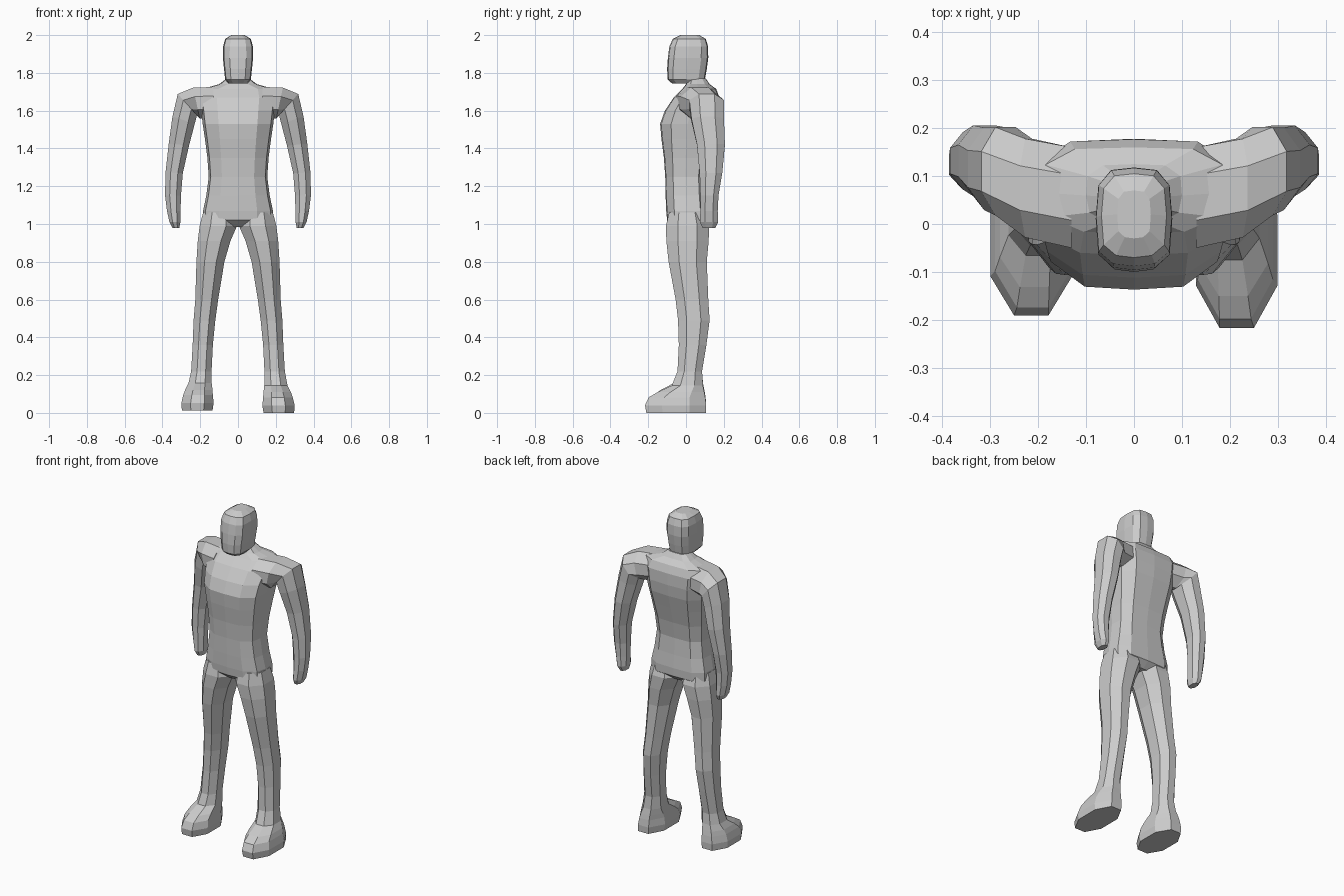
import bpy, bmesh
from math import sin, cos, radians
from mathutils import Vector

OCT = [(-.42, -1), (.42, -1), (1, -.45), (1, .45), (.42, 1), (-.42, 1), (-1, .45), (-1, -.45)]
HEAD = [(0, -1), (.55, -.95), (.93, -.7), (1, 0), (.93, .65), (.6, .95), (0, 1),
        (-.6, .95), (-.93, .65), (-1, 0), (-.93, -.7), (-.55, -.95)]
TORSO = [(0, -1), (.55, -.96), (.93, -.62), (1, -.05), (.97, .6), (.65, .96), (0, 1),
         (-.65, .96), (-.97, .6), (-1, -.05), (-.93, -.62), (-.55, -.96)]


def loft(name, section, rings, side=1):
    """Skin a section through rings: centre x, y, z, half width, half depth, tilt."""
    bm = bmesh.new()
    loops = []
    for cx, cy, cz, hu, hv, tilt in rings:
        t = radians(tilt)
        loops.append([bm.verts.new(Vector((side * (cx + u * hu * cos(t)), cy + v * hv,
                                           cz + u * hu * sin(t)))) for u, v in section])
    n = len(section)
    for a, b in zip(loops, loops[1:]):
        for i in range(n):
            bm.faces.new((a[i], a[(i + 1) % n], b[(i + 1) % n], b[i]))
    bm.faces.new(loops[0])
    bm.faces.new(loops[-1])
    bmesh.ops.recalc_face_normals(bm, faces=bm.faces)
    me = bpy.data.meshes.new(name)
    bm.to_mesh(me)
    bm.free()
    ob = bpy.data.objects.new(name, me)
    bpy.context.collection.objects.link(ob)
    return ob


def span(x0, x1, y0, y1, z):
    """Level ring from its x and y limits."""
    return ((x0 + x1) / 2, (y0 + y1) / 2, z, (x1 - x0) / 2, (y1 - y0) / 2, 0)


# torso: half width, front y, back y, height
torso = [(.11, -.06, .08, .985), (.185, -.10, .12, 1.02), (.185, -.105, .122, 1.07),
         (.168, -.108, .115, 1.15), (.155, -.11, .11, 1.25), (.162, -.117, .125, 1.35),
         (.175, -.13, .15, 1.45), (.187, -.137, .17, 1.53), (.195, -.112, .178, 1.6),
         (.205, -.065, .177, 1.67), (.19, -.02, .16, 1.715), (.10, .0, .125, 1.74),
         (.06, .015, .105, 1.77)]
loft("torso", TORSO, [span(-w, w, f, b, z) for w, f, b, z in torso])

# head
head = [(.05, -.075, .09, 1.745), (.068, -.097, .10, 1.765), (.074, -.10, .11, 1.82),
        (.08, -.096, .118, 1.88), (.079, -.088, .117, 1.94), (.068, -.07, .105, 1.98),
        (.035, -.03, .07, 2.0)]
loft("head", HEAD, [span(-w, w, f, b, z) for w, f, b, z in head])

# arms with hands
arm = [(.13, .055, 1.645, .08, .105, 90), (.22, .075, 1.64, .084, .103, 78),
       (.268, .11, 1.632, .076, .092, 48), (.288, .115, 1.55, .062, .086, 18),
       (.313, .132, 1.42, .054, .074, 5), (.338, .132, 1.27, .046, .06, 0),
       (.344, .124, 1.15, .042, .048, 0), (.34, .122, 1.07, .036, .046, 0),
       (.334, .122, 1.01, .029, .048, 0), (.329, .122, .98, .018, .034, 0)]

# legs with feet: inner x, outer x, front y, back y, height
leg = [(.02, .185, -.09, .10, 1.06), (.005, .203, -.106, .122, .99),
       (.04, .213, -.104, .12, .91), (.072, .22, -.092, .11, .8),
       (.105, .226, -.055, .118, .6), (.12, .235, -.042, .125, .49),
       (.133, .24, -.038, .108, .36), (.14, .248, -.045, .085, .22),
       (.139, .262, -.075, .09, .145), (.135, .28, -.15, .097, .11),
       (.133, .29, -.198, .102, .082), (.129, .3, -.217, .107, .04),
       (.135, .297, -.21, .105, .0)]

for word, side in (("right", 1), ("left", -1)):
    loft(word + "_arm", OCT, arm, side)
    rings = []
    for x0, x1, y0, y1, z in leg:
        if side < 0 and z < .2:          # left toe sits slightly further back
            y0, z = y0 * .88, z + .012
        rings.append(span(x0, x1, y0, y1, z))
    loft(word + "_leg", OCT, rings, side)
